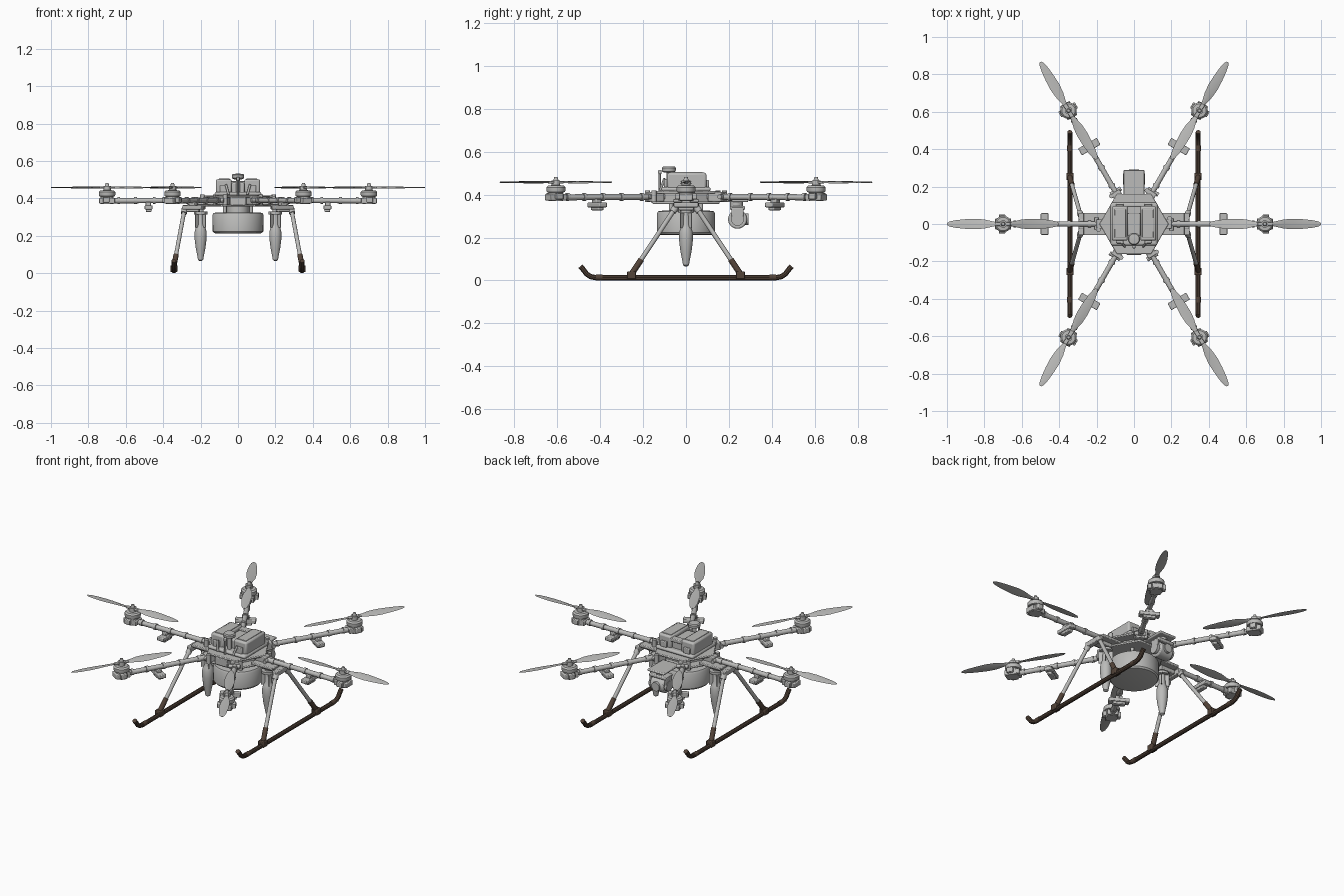
import bpy, bmesh, math
from mathutils import Matrix, Vector

cube = bpy.data.objects.get("Cube")
if cube:
    bpy.data.objects.remove(cube, do_unlink=True)


def material(name, col):
    m = bpy.data.materials.new(name)
    m.use_nodes = True
    m.diffuse_color = (*col, 1)
    m.node_tree.nodes["Principled BSDF"].inputs["Base Color"].default_value = (*col, 1)
    return m


GREY = material("light_grey", (0.5, 0.5, 0.49))
BROWN = material("dark_brown", (0.085, 0.056, 0.04))
I = Matrix.Identity(4)
parts = []


def finish(name, bm, mat, frame=I, bevel=0):
    bmesh.ops.recalc_face_normals(bm, faces=bm.faces)
    me = bpy.data.meshes.new(name)
    bm.to_mesh(me)
    bm.free()
    me.materials.append(mat)
    ob = bpy.data.objects.new(name, me)
    bpy.context.collection.objects.link(ob)
    ob.matrix_world = frame
    if bevel:
        mod = ob.modifiers.new("bevel", "BEVEL")
        mod.width, mod.segments = bevel, 2
    parts.append(ob)
    return ob


def box(name, size, loc, mat=GREY, frame=I, bevel=0.004):
    bm = bmesh.new()
    bmesh.ops.create_cube(bm, size=1, matrix=Matrix.Translation(loc) @ Matrix.Diagonal((*size, 1)))
    return finish(name, bm, mat, frame, bevel)


def rod(name, a, b, r, mat=GREY, frame=I, r2=None, sides=20, spin=0, bevel=0):
    a, b = Vector(a), Vector(b)
    rot = (b - a).to_track_quat("Z", "Y").to_matrix().to_4x4()
    m = Matrix.Translation((a + b) / 2) @ rot @ Matrix.Rotation(spin, 4, "Z")
    bm = bmesh.new()
    bmesh.ops.create_cone(bm, cap_ends=True, segments=sides, radius1=r,
                          radius2=r if r2 is None else r2, depth=(b - a).length, matrix=m)
    return finish(name, bm, mat, frame, bevel)


def lathe(name, profile, loc, mat=GREY, frame=I, sides=32):
    bm = bmesh.new()
    rings = []
    for r, z in profile:
        rings.append([bm.verts.new((loc[0] + r * math.cos(math.tau * i / sides),
                                    loc[1] + r * math.sin(math.tau * i / sides), loc[2] + z))
                      for i in range(sides)])
    for p, q in zip(rings, rings[1:]):
        for i in range(sides):
            j = (i + 1) % sides
            bm.faces.new((p[i], p[j], q[j], q[i]))
    bm.faces.new(rings[0][::-1])
    bm.faces.new(rings[-1])
    return finish(name, bm, mat, frame)


def blade(name, frame):
    # Lens-shaped sections lofted from hub to tip: distance, chord, twist in degrees
    stations = [(0.01, 0.018, 20), (0.05, 0.026, 18), (0.1, 0.05, 14), (0.15, 0.057, 11),
                (0.2, 0.052, 8), (0.25, 0.042, 6), (0.285, 0.028, 5), (0.3, 0.01, 4)]
    bm = bmesh.new()
    rings = []
    for d, chord, tw in stations:
        thick = 0.003 if d > 0.06 else 0.005
        section = [(-0.5 * chord, 0), (0, -thick), (0.5 * chord, 0), (0, thick)]
        c, s = math.cos(math.radians(tw)), math.sin(math.radians(tw))
        rings.append([bm.verts.new((d, y * c - z * s, y * s + z * c)) for y, z in section])
    for p, q in zip(rings, rings[1:]):
        for i in range(4):
            j = (i + 1) % 4
            bm.faces.new((p[i], p[j], q[j], q[i]))
    bm.faces.new(rings[0])
    bm.faces.new(rings[-1])
    finish(name, bm, GREY, frame)


def tube(name, pts, r, mat):
    cu = bpy.data.curves.new(name, "CURVE")
    cu.dimensions = "3D"
    cu.bevel_depth, cu.bevel_resolution, cu.use_fill_caps = r, 3, True
    sp = cu.splines.new("POLY")
    sp.points.add(len(pts) - 1)
    for p, co in zip(sp.points, pts):
        p.co = (*co, 1)
    ob = bpy.data.objects.new(name, cu)
    bpy.context.collection.objects.link(ob)
    bpy.context.view_layer.update()
    bm = bmesh.new()
    tmp = ob.to_mesh()
    bm.from_mesh(tmp)
    ob.to_mesh_clear()
    bpy.data.objects.remove(ob, do_unlink=True)
    finish(name, bm, mat)


# Six arms with motors, propellers and under-slung lamps
for k in range(6):
    F = Matrix.Rotation(math.radians(60 * k), 4, "Z")
    n = f"_{k + 1}"
    rod("arm" + n, (0.12, 0, 0.39), (0.72, 0, 0.387), 0.014, frame=F)
    box("arm_root_clamp" + n, (0.07, 0.05, 0.045), (0.165, 0, 0.39), frame=F)
    rod("arm_hinge" + n, (0.19, 0.03, 0.365), (0.19, 0.03, 0.42), 0.012, frame=F)
    rod("arm_latch" + n, (0.2, -0.035, 0.39), (0.2, 0.03, 0.39), 0.011, frame=F)
    for r in (0.23, 0.34, 0.44, 0.54, 0.63):
        rod("arm_collar" + n, (r, 0, 0.389), (r + 0.015, 0, 0.389), 0.018, frame=F)
    box("lamp_bracket" + n, (0.03, 0.04, 0.02), (0.48, 0, 0.37), frame=F)
    box("lamp" + n, (0.042, 0.115, 0.022), (0.478, 0, 0.352), frame=F)
    box("lamp_lens" + n, (0.03, 0.07, 0.016), (0.478, 0, 0.335), frame=F)
    # Motor stack
    box("motor_mount" + n, (0.085, 0.06, 0.03), (0.7, 0, 0.388), frame=F)
    rod("motor_base" + n, (0.7, 0, 0.37), (0.7, 0, 0.41), 0.034, frame=F, sides=24)
    for s in (-1, 1):
        box("motor_ear" + n, (0.035, 0.022, 0.03), (0.705, s * 0.04, 0.393), frame=F)
    lathe("motor_bell" + n, [(0.03, 0), (0.042, 0.004), (0.044, 0.01), (0.044, 0.026),
                             (0.036, 0.034), (0.018, 0.036)], (0.7, 0, 0.408), frame=F)
    rod("propeller_hub" + n, (0.7, 0, 0.44), (0.7, 0, 0.466), 0.02, frame=F)
    rod("propeller_cap" + n, (0.7, 0, 0.466), (0.7, 0, 0.482), 0.012, frame=F, r2=0.008)
    box("propeller_grip" + n, (0.08, 0.022, 0.012), (0.7, 0, 0.458), frame=F)
    for s in (0, math.pi):
        blade("propeller_blade" + n, F @ Matrix.Translation((0.7, 0, 0.458)) @ Matrix.Rotation(s, 4, "Z"))

# Central hexagonal plates and electronics tray
for name, z, r, t in (("lower_plate", 0.362, 0.18, 0.012), ("upper_plate", 0.41, 0.185, 0.012)):
    rod(name, (0, 0, z - t / 2), (0, 0, z + t / 2), r, sides=6, spin=math.pi / 2, bevel=0.004)
rod("body_core", (0, 0, 0.36), (0, 0, 0.41), 0.12, sides=6, spin=math.pi / 2)
box("electronics_tray", (0.25, 0.23, 0.022), (0, 0, 0.424), bevel=0.01)

# Battery pair, centre ridge and straps
for s in (-1, 1):
    box("battery", (0.085, 0.185, 0.08), (s * 0.076, 0.003, 0.462), bevel=0.01)
    box("battery_lid", (0.06, 0.15, 0.006), (s * 0.074, 0.003, 0.502), bevel=0.002)
    box("battery_latch", (0.04, 0.016, 0.04), (s * 0.076, -0.095, 0.45))
    box("battery_handle", (0.04, 0.014, 0.035), (s * 0.076, 0.1, 0.45))
    rod("front_cable", (s * 0.05, -0.12, 0.42), (s * 0.065, -0.1, 0.475), 0.006)
box("centre_ridge", (0.07, 0.15, 0.06), (0, 0.01, 0.455), bevel=0.008)
box("battery_bridge", (0.08, 0.04, 0.02), (0, 0.075, 0.483))

# Satellite receiver on its mast, and a slim antenna
rod("receiver_mast", (0, -0.08, 0.42), (0, -0.08, 0.51), 0.012)
lathe("receiver_dome", [(0.02, 0), (0.032, 0.006), (0.033, 0.022), (0.028, 0.028), (0.01, 0.03)],
      (0, -0.08, 0.502))
rod("antenna", (0, -0.122, 0.41), (0, -0.122, 0.5), 0.005)
box("antenna_tip", (0.016, 0.016, 0.02), (0, -0.122, 0.505))
box("front_module", (0.08, 0.04, 0.045), (0, -0.145, 0.385))

# Round payload drum
lathe("payload_drum", [(0.115, 0), (0.128, 0.003), (0.135, 0.012), (0.136, 0.1), (0.13, 0.11),
                       (0.11, 0.113)], (0, 0, 0.212), sides=48)
rod("drum_neck", (0, 0, 0.32), (0, 0, 0.36), 0.06)
for sx in (-1, 1):
    for sy in (-1, 1):
        rod("drum_post", (sx * 0.07, sy * 0.07, 0.31), (sx * 0.07, sy * 0.07, 0.36), 0.01)

# Camera gimbal at the back
box("gimbal_plate", (0.11, 0.15, 0.014), (0, 0.215, 0.372), bevel=0.005)
rod("gimbal_pivot", (0, 0.235, 0.335), (0, 0.235, 0.37), 0.03)
box("gimbal_yoke", (0.11, 0.07, 0.018), (0, 0.24, 0.338), bevel=0.005)
for s in (-1, 1):
    box("gimbal_cheek", (0.014, 0.055, 0.07), (s * 0.05, 0.24, 0.305))
    rod("gimbal_bearing", (s * 0.042, 0.24, 0.285), (s * 0.06, 0.24, 0.285), 0.03)
rod("camera_body", (-0.044, 0.24, 0.285), (0.044, 0.24, 0.285), 0.044, sides=32, bevel=0.006)
rod("camera_lens", (0, 0.26, 0.285), (0, 0.292, 0.285), 0.026)

# Side mounts, dart canisters and landing gear
for s in (-1, 1):
    side = "left" if s > 0 else "right"
    box(side + "_mount_plate", (0.14, 0.12, 0.016), (s * 0.2, 0, 0.372))
    box(side + "_mount_block", (0.12, 0.05, 0.024), (s * 0.235, 0, 0.352))
    box(side + "_leg_yoke", (0.03, 0.12, 0.03), (s * 0.283, 0, 0.348))
    lathe(side + "_dart", [(0.005, 0), (0.014, 0.006), (0.018, 0.03), (0.026, 0.07), (0.032, 0.12),
                           (0.032, 0.155), (0.026, 0.18), (0.018, 0.195), (0.016, 0.28)],
          (s * 0.2, 0, 0.065))
    for a in range(4):
        F = Matrix.Translation((s * 0.2, 0, 0)) @ Matrix.Rotation(math.pi / 4 + a * math.pi / 2, 4, "Z")
        box(side + "_dart_fin", (0.03, 0.004, 0.08), (0.024, 0, 0.285), frame=F, bevel=0)
    lathe(side + "_dart_collar", [(0.036, 0), (0.036, 0.014)], (s * 0.2, 0, 0.315))
    # Skid with upturned ends
    half = [(0.42, 0.013), (0.445, 0.018), (0.463, 0.03), (0.478, 0.05), (0.492, 0.066)]
    path = [(s * 0.343, -y, z) for y, z in reversed(half)] + [(s * 0.343, y, z) for y, z in half]
    tube(side + "_skid", path, 0.013, BROWN)
    for e in (-1, 1):
        top, foot = Vector((s * 0.285, e * 0.045, 0.345)), Vector((s * 0.343, e * 0.25, 0.035))
        knee = foot.lerp(top, 0.2)
        rod(side + "_leg", knee, top, 0.011)
        rod(side + "_leg_sleeve", foot, knee, 0.014, BROWN)
        rod(side + "_leg_collar", foot.lerp(top, 0.92), top, 0.016)
        box(side + "_skid_clamp", (0.038, 0.04, 0.036), (s * 0.343, e * 0.254, 0.024), BROWN)
        rod(side + "_skid_grip", (s * 0.343, e * 0.39, 0.014), (s * 0.343, e * 0.42, 0.014), 0.014, BROWN)

# Smooth the rounded parts while keeping edges crisp
bpy.ops.object.select_all(action="DESELECT")
for ob in parts:
    ob.select_set(True)
bpy.context.view_layer.objects.active = parts[0]
bpy.ops.object.shade_smooth_by_angle(angle=math.radians(35))
